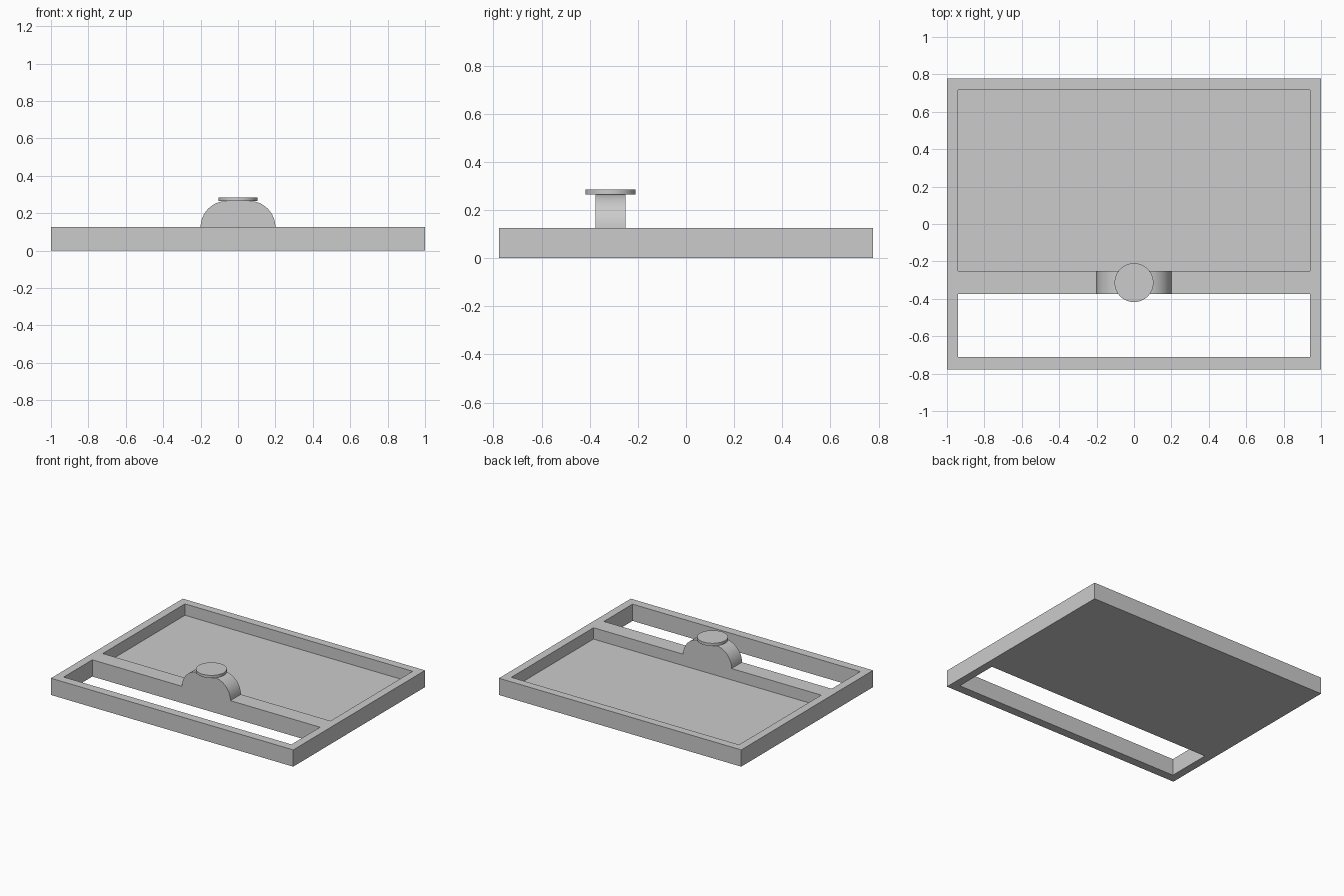
import bpy
import bmesh
from math import sin, cos, pi, radians
from mathutils import Matrix, Vector

if "Cube" in bpy.data.objects:
    bpy.data.objects.remove(bpy.data.objects["Cube"], do_unlink=True)

# One plain grey for the whole model
GREY = (0.6, 0.6, 0.6, 1)
grey = bpy.data.materials.new("plain_grey")
grey.use_nodes = True
grey.diffuse_color = GREY
grey.node_tree.nodes["Principled BSDF"].inputs["Base Color"].default_value = GREY

HALF_X, HALF_Y, RIM = 1.0, 0.777, 0.06
TOP, FLOOR = 0.125, 0.04
BAR_FRONT, BAR_BACK = -0.375, -0.252


def finish(name, bm):
    bmesh.ops.recalc_face_normals(bm, faces=bm.faces)
    mesh = bpy.data.meshes.new(name)
    bm.to_mesh(mesh)
    bm.free()
    mesh.materials.append(grey)
    obj = bpy.data.objects.new(name, mesh)
    bpy.context.collection.objects.link(obj)
    return obj


def box(name, x, y, z):
    """Box from (min, max) pairs."""
    bm = bmesh.new()
    bmesh.ops.create_cube(bm, size=1)
    for v in bm.verts:
        v.co = Vector([a + (b - a) * (c + 0.5) for (a, b), c in zip((x, y, z), v.co)])
    return finish(name, bm)


def select(obj):
    bpy.ops.object.select_all(action="DESELECT")
    obj.select_set(True)
    bpy.context.view_layer.objects.active = obj


def combine(target, tool, operation):
    select(target)
    mod = target.modifiers.new(operation.lower(), "BOOLEAN")
    mod.operation, mod.solver, mod.object = operation, "EXACT", tool
    bpy.ops.object.modifier_apply(modifier=mod.name)
    bpy.data.objects.remove(tool, do_unlink=True)


# Tray with a shallow pocket behind the bar and an open slot in front of it
tray = box("tray", (-HALF_X, HALF_X), (-HALF_Y, HALF_Y), (0, TOP))
inner = (RIM - HALF_X, HALF_X - RIM)
combine(tray, box("pocket_cutter", inner, (BAR_BACK, HALF_Y - RIM), (FLOOR, 0.3)), "DIFFERENCE")
combine(tray, box("slot_cutter", inner, (RIM + 0.005 - HALF_Y, BAR_FRONT), (-0.1, 0.3)), "DIFFERENCE")

# Arched mount on the bar: two quarter rounds joined by a flat top
RADIUS, FLAT, STEPS = 0.14, 0.06, 16
arc = [(FLAT + RADIUS * cos(a), TOP + RADIUS * sin(a))
       for a in (pi / 2 * i / STEPS for i in range(STEPS + 1))]
outline = arc + [(-x, z) for x, z in reversed(arc)]
bm = bmesh.new()
face = bm.faces.new([bm.verts.new((x, BAR_FRONT, z)) for x, z in outline])
moved = bmesh.ops.extrude_face_region(bm, geom=[face])["geom"]
bmesh.ops.translate(bm, vec=(0, BAR_BACK - BAR_FRONT, 0),
                    verts=[g for g in moved if isinstance(g, bmesh.types.BMVert)])
combine(tray, finish("arched_mount", bm), "UNION")

# Round button on the mount
bm = bmesh.new()
bmesh.ops.create_cone(bm, cap_ends=True, segments=64, radius1=0.104, radius2=0.104, depth=0.02,
                      matrix=Matrix.Translation((0, (BAR_FRONT + BAR_BACK) / 2, TOP + RADIUS + 0.01)))
button = finish("button", bm)

for obj in (tray, button):
    select(obj)
    bpy.ops.object.shade_smooth_by_angle(angle=radians(30))
